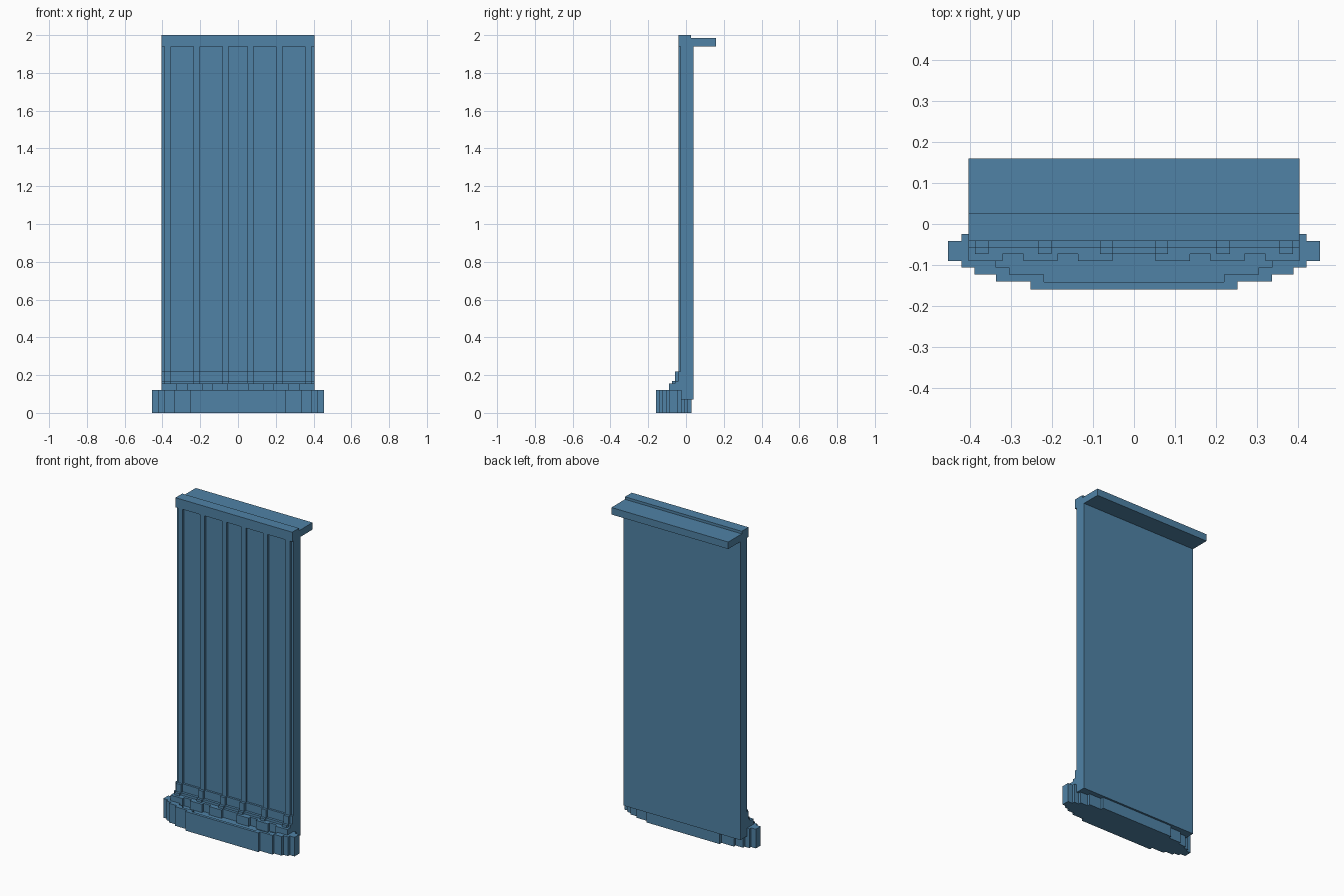
import bpy, bmesh
from mathutils import Vector

cube = bpy.data.objects.get("Cube")
if cube:
    bpy.data.objects.remove(cube, do_unlink=True)

# One blue for everything
blue = bpy.data.materials.new("steel_blue")
BLUE = (0.08, 0.225, 0.38, 1.0)
blue.diffuse_color = BLUE
blue.use_nodes = True
blue.node_tree.nodes["Principled BSDF"].inputs["Base Color"].default_value = BLUE


def prism(name, points, offset):
    """Extrude a closed flat outline along offset."""
    bm = bmesh.new()
    face = bm.faces.new([bm.verts.new(p) for p in points])
    result = bmesh.ops.extrude_face_region(bm, geom=[face])
    moved = [v for v in result["geom"] if isinstance(v, bmesh.types.BMVert)]
    bmesh.ops.translate(bm, verts=moved, vec=Vector(offset))
    bmesh.ops.recalc_face_normals(bm, faces=bm.faces)
    mesh = bpy.data.meshes.new(name)
    bm.to_mesh(mesh)
    bm.free()
    mesh.materials.append(blue)
    obj = bpy.data.objects.new(name, mesh)
    bpy.context.collection.objects.link(obj)
    return obj


def side_profile(name, yz, x0, x1):
    """Extrude a (y, z) profile from x0 to x1."""
    return prism(name, [(x0, y, z) for y, z in yz], (x1 - x0, 0, 0))


def plan(name, xy, z0, z1):
    """Extrude an (x, y) outline from z0 to z1."""
    return prism(name, [(x, y, z0) for x, y in xy], (0, 0, z1 - z0))


def mirror_x(half):
    """Complete a right-hand path running towards the middle."""
    return half + [(-x, y) for x, y in reversed(half)]


W = 0.405          # half width of the panel
FLOOR = 0.103      # height of the sunken top of the base
RIM = 0.12         # height of the base rim
MID = -0.066       # middle of the base in y

# Stepped front edge of the base, from the outer right to the middle
front_edge = [(0.455, -0.09), (0.422, -0.09), (0.422, -0.107), (0.39, -0.107),
              (0.39, -0.124), (0.338, -0.124), (0.338, -0.141), (0.253, -0.141),
              (0.253, -0.16)]
front = mirror_x(front_edge)
back = [(x, 2 * MID - y) for x, y in reversed(front)]
plan("base", front + back, 0, FLOOR)

# Raised rim around the front and ends of the base
outer = mirror_x([(W, -0.025), (0.422, -0.025), (0.422, -0.042),
                  (0.455, -0.042)] + front_edge)
inner = mirror_x([(W, -0.09), (0.338, -0.09), (0.338, -0.107), (0.305, -0.107),
                  (0.305, -0.124), (0.22, -0.124), (0.22, -0.142)])
plan("base_rim", outer + inner[::-1], FLOOR, RIM)

# Main panel with its stepped plinth
side_profile("panel", [(0.04, 0.07), (0.04, 1.94), (-0.028, 1.94), (-0.028, 0.22),
                       (-0.041, 0.22), (-0.041, 0.17), (-0.057, 0.17),
                       (-0.057, 0.155), (-0.073, 0.155), (-0.073, 0.07)], -W, W)

# Vertical ribs that step outwards with the plinth, each on a wider foot
rib_profile = [(-0.028, 1.94), (-0.041, 1.94), (-0.041, 0.22), (-0.057, 0.22),
               (-0.057, 0.17), (-0.073, 0.17), (-0.073, 0.155), (-0.028, 0.155)]
foot_profile = [(-0.073, FLOOR), (-0.09, FLOOR), (-0.09, 0.155), (-0.073, 0.155)]
ribs = [(0.051, 0.083), (0.202, 0.235), (0.356, 0.389)]
feet = [(0.053, 0.137), (0.187, 0.27), (0.322, W)]
for label, profile, spans in (("rib", rib_profile, ribs), ("foot", foot_profile, feet)):
    for i, (a, b) in enumerate(spans, 1):
        side_profile(f"left_{label}_{i}", profile, a, b)
        side_profile(f"right_{label}_{i}", profile, -b, -a)

# Top cap with the ledge running out behind it
side_profile("cap_and_ledge", [(-0.041, 1.94), (-0.041, 2.0), (0.026, 2.0),
                               (0.026, 1.984), (0.16, 1.984), (0.16, 1.94)], -W, W)
